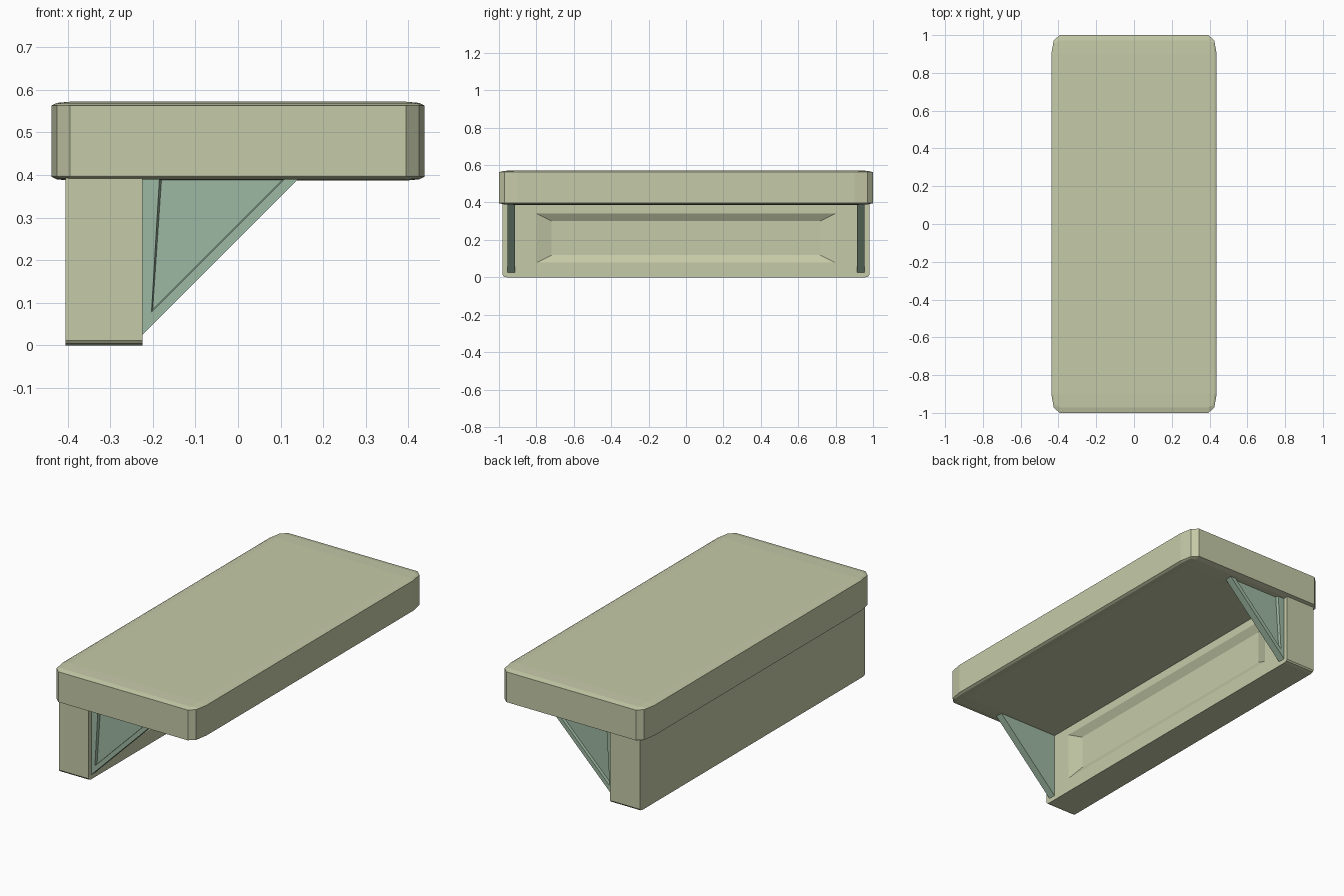
import bpy, bmesh
from mathutils import Matrix, Vector

if "Cube" in bpy.data.objects:
    bpy.data.objects.remove(bpy.data.objects["Cube"])


def material(name, rgb):
    m = bpy.data.materials.new(name)
    m.diffuse_color = (*rgb, 1)
    m.use_nodes = True
    m.node_tree.nodes["Principled BSDF"].inputs["Base Color"].default_value = m.diffuse_color
    return m


OLIVE = material("olive_paint", (0.56, 0.59, 0.39))
GREEN = material("green_metal", (0.34, 0.48, 0.36))


def add_object(name, bm, mat):
    bmesh.ops.recalc_face_normals(bm, faces=bm.faces[:])
    me = bpy.data.meshes.new(name)
    bm.to_mesh(me)
    bm.free()
    me.materials.append(mat)
    ob = bpy.data.objects.new(name, me)
    bpy.context.collection.objects.link(ob)
    return ob


def loft(start, end):
    """Closed solid between two loops with the same number of points."""
    bm = bmesh.new()
    a = [bm.verts.new(p) for p in start]
    b = [bm.verts.new(p) for p in end]
    n = len(a)
    bm.faces.new(a)
    bm.faces.new(b[::-1])
    for i in range(n):
        j = (i + 1) % n
        bm.faces.new((a[i], a[j], b[j], b[i]))
    bmesh.ops.recalc_face_normals(bm, faces=bm.faces[:])
    return bm


# Shelf top: rounded cube stretched to slab proportions
bm = bmesh.new()
bmesh.ops.create_cube(bm, size=2)
bmesh.ops.bevel(bm, geom=bm.edges[:], offset=0.1, segments=2, profile=0.5, affect='EDGES')
bmesh.ops.transform(bm, verts=bm.verts[:], matrix=Matrix.Translation((0, 0, 0.4795)) @
                    Matrix.Diagonal((0.438, 1.0, 0.0925, 1)))
add_object("shelf_top", bm, OLIVE)

# Back board: long beam with eased lower corners
X0, X1 = -0.405, -0.224
half = [(0.98, 0.40), (0.98, 0.012), (0.974, 0.004), (0.96, 0.0)]
outline = half + [(-y, z) for y, z in reversed(half)]
board = add_object("back_board", loft([(X0, y, z) for y, z in outline],
                                      [(X1, y, z) for y, z in outline]), OLIVE)


# Sunken panel with sloping borders in the board's front face
def rect(x, y, z0, z1):
    return [(x, -y, z0), (x, y, z0), (x, y, z1), (x, -y, z1)]


DEPTH, SLOPE_Y, SLOPE_Z = 0.025, 0.082, 0.041
cutter = add_object("panel_cutter", loft(
    rect(X1 - DEPTH, 0.80 - SLOPE_Y, 0.078 + SLOPE_Z, 0.342 - SLOPE_Z),
    rect(X1 + DEPTH, 0.80 + SLOPE_Y, 0.078 - SLOPE_Z, 0.342 + SLOPE_Z)), OLIVE)
cutter.hide_render = True
mod = board.modifiers.new("panel", 'BOOLEAN')
mod.operation = 'DIFFERENCE'
mod.solver = 'EXACT'
mod.object = cutter
bpy.context.view_layer.objects.active = board
bpy.ops.object.modifier_apply(modifier=mod.name)
bpy.data.objects.remove(cutter)

# Triangular brackets, each with a sunken panel on its outer face
TRI = [(-0.226, 0.023), (-0.226, 0.45), (0.201, 0.45)]
for side, label in ((-1, "front"), (1, "rear")):
    bm = loft([(x, side * 0.914, z) for x, z in TRI],
              [(x, side * 0.955, z) for x, z in TRI])
    outer = max(bm.faces, key=lambda f: f.normal.dot(Vector((0, side, 0))))
    bmesh.ops.inset_region(bm, faces=[outer], thickness=0.06)
    bmesh.ops.inset_region(bm, faces=[outer], thickness=0.007, depth=-0.015)
    add_object(label + "_bracket", bm, GREEN)
